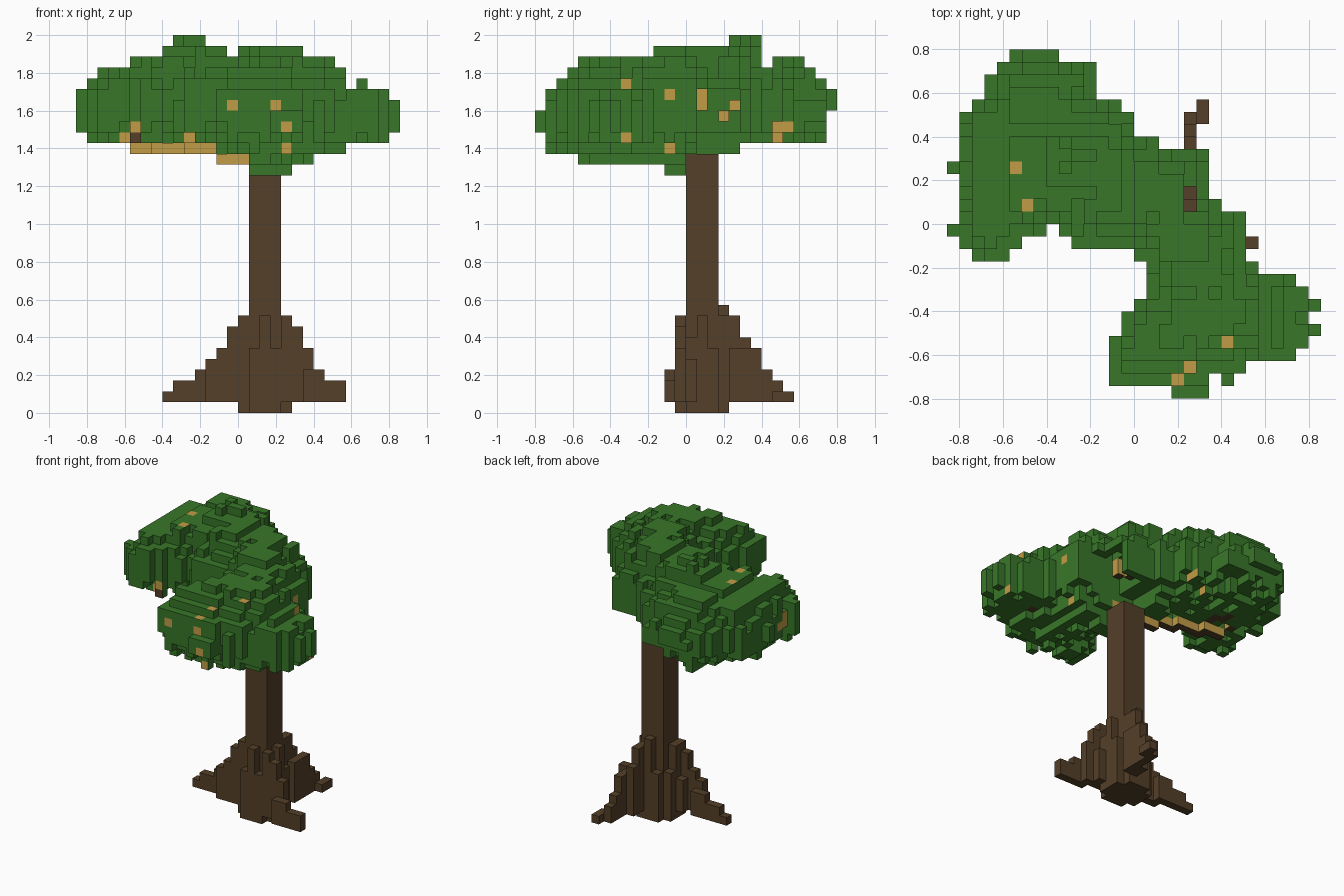
import bpy, bmesh, math, random
from mathutils import Vector

random.seed(4)
if "Cube" in bpy.data.objects:
    bpy.data.objects.remove(bpy.data.objects["Cube"], do_unlink=True)

VOX = 2 / 35                 # block size
NX, NY = 30, 28              # blocks across the footprint
cells = {}                   # (i, j, k) -> part name
spots = {}                   # (cell, axis, side) -> material index of a bare face


def material(name, colour):
    m = bpy.data.materials.new(name)
    m.use_nodes = True
    m.diffuse_color = (*colour, 1)
    m.node_tree.nodes["Principled BSDF"].inputs["Base Color"].default_value = (*colour, 1)
    return m


LEAF = material("leaf green", (0.039, 0.183, 0.022))
BARK = material("bark brown", (0.088, 0.050, 0.021))
WOOD = material("pale wood", (0.54, 0.335, 0.062))


def column(i, j, low, high, part):
    for k in range(low, high):
        cells.setdefault((i, j, k), part)


def path(points, part):
    """Fill blocks along a polyline."""
    for a, b in zip(points, points[1:]):
        a, b = Vector(a), Vector(b)
        steps = max(1, int((b - a).length * 3))
        for s in range(steps + 1):
            cells.setdefault(tuple(math.floor(c + 0.5) for c in a.lerp(b, s / steps)), part)


def runs(pairs):
    """Expand (count, value) pairs into a stepped profile."""
    return [value for count, value in pairs for _ in range(count)]


# Trunk and its flared foot
for i in range(15, 20):
    for j in range(13, 18):
        if 16 <= i <= 18 and 14 <= j <= 16:
            column(i, j, 0, 24, "trunk")
        elif i in (16, 17, 18) or j in (14, 15, 16):
            column(i, j, 0, 9 if 17 in (i, j + 2) else 6, "trunk")

# Stepped buttress roots: axis, start, direction, sideways position and height per step
roots = [
    (0, 15, -1, (14, 14, 14, 14, 15, 15, 15, 15), (9, 8, 6, 5, 4, 3, 3, 2)),
    (0, 19, 1, (13, 13, 13, 12, 12, 12), (9, 8, 6, 4, 3, 3)),
    (1, 17, 1, (17, 18, 18, 19, 19, 19, 20), (10, 9, 7, 6, 4, 3, 2)),
]
for axis, start, step, drift, heights in roots:
    def stack(n, side, top):
        along = start + step * n
        column(*((along, side) if axis == 0 else (side, along)), 1, top, "roots")
    for n, (side, h) in enumerate(zip(drift, heights)):
        stack(n, side, h)
        if n + 1 < len(drift) and drift[n + 1] != side:
            stack(n, drift[n + 1], heights[n + 1])
        if n < 2:
            stack(n, side + 1, h - 2 - n)

# Branches reaching into each leaf mass
path([(15, 15, 23), (13, 15, 23)], "branches")
path([(12, 15, 24), (5, 17, 24), (4, 18, 25)], "branches")
path([(7, 18, 25), (6, 20, 25)], "branches")
path([(18, 15, 28), (18, 15, 29)], "branches")
path([(18, 17, 27), (18, 18, 28)], "branches")
path([(18, 14, 24), (21, 10, 25), (23, 5, 26)], "branches")

# Crown footprint: leaf span of each row from back to front
spans = [(5, 9), (4, 12), (3, 12), (3, 12), (2, 14), (1, 15), (1, 15), (1, 17), (1, 21), (0, 21),
         (1, 21), (1, 21), (1, 22), (1, 24), (0, 24), (1, 24), (2, 24), (16, 25), (16, 28), (16, 29),
         (15, 30), (14, 29), (14, 30), (13, 29), (13, 28), (13, 24), (13, 21), (18, 21)]
plan = {(i, NY - 1 - r) for r, (a, b) in enumerate(spans) for i in range(a, b)}
plan.add((22, 1))
plan -= {(8, 13)}
plan -= {(i, 12) for i in range(6, 10)}
plan -= {(i, 11) for i in range(5, 15)}
gap = {(19, 15), (19, 16)}
outside = [(i, j) for i in range(-1, NX + 1) for j in range(-1, NY + 1)
           if (i, j) not in plan]

# Upper and lower limits of the crown along x and along y
top_x = runs([(1, 30), (4, 32), (3, 33), (1, 34), (3, 35), (2, 34), (1, 33), (6, 34), (3, 33),
              (1, 32), (1, 30), (1, 31), (2, 30), (1, 29)])
top_y = runs([(1, 28), (1, 30), (1, 31), (1, 32), (7, 33), (6, 34), (4, 35), (1, 32), (3, 33),
              (1, 32), (2, 31)])
base_x = runs([(1, 26), (12, 25), (3, 24), (4, 22), (2, 23), (3, 24), (4, 25), (1, 26)])
base_y = runs([(1, 26), (3, 24), (8, 23), (2, 22), (3, 24), (1, 23), (3, 24), (6, 25), (1, 28)])

# Three leaf masses: centre, rise, drop, distance from rim to full height
lobes = [((9, 19), 7.8, 2.7, 6.5), ((21, 7), 6.4, 4.6, 6), ((19, 14), 7.4, 5.4, 3.8)]
for i, j in sorted(plan - gap):
    edge = min(math.hypot(i - a, j - b) for a, b in outside) - 0.5
    weights = [1 / ((i - l[0][0]) ** 2 + (j - l[0][1]) ** 2 + 1) ** 1.5 for l in lobes]
    rise, drop, rim = (sum(w * l[n] for w, l in zip(weights, lobes)) / sum(weights)
                       for n in (1, 2, 3))
    swell = math.sqrt(1 - (1 - min(edge / rim, 1)) ** 2)
    high = round(27.2 + rise * swell + random.choice((-1, -0.4, 0, 0, 0.4, 0.8)))
    low = round(27.4 - drop * swell + random.choice((-0.8, 0, 0, 0.6, 1.2)))
    # Deep skirt in front of the trunk, hollow behind it
    if 16 <= i <= 19 and 12 <= j <= 13:
        low = 22
    elif i >= 18 and 15 <= j <= 18:
        low = 30
    elif i >= 16 and 15 <= j <= 19:
        low = max(low, 26)
    high = min(high, top_x[i], top_y[j])
    low = max(low, base_x[i], base_y[j])
    column(i, j, low, max(high, low + 1), "foliage")


# Bare wood showing through the leaves
def expose(axis, side, index, places):
    """Mark the outermost face met when looking along an axis."""
    for a, b in places:
        line = range(36) if side == 0 else range(35, -1, -1)
        for n in line:
            cell = [a, b]
            cell.insert(axis, n)
            if tuple(cell) in cells:
                spots[tuple(cell), axis, side] = index
                break


expose(1, 0, 1, [(14, 28), (18, 28), (19, 26), (19, 24), (10, 25), (5, 26), (4, 25)])
expose(1, 0, 2, [(5, 25)])
expose(0, 1, 1, [(8, 30), (12, 29), (8, 25), (12, 24), (22, 25), (22, 26), (23, 26)])
expose(2, 1, 1, [(5, 18), (6, 15), (22, 4), (19, 2), (18, 1)])
expose(0, 0, 1, [(12, 27), (14, 27), (14, 28), (15, 27)])
expose(2, 0, 1, [(18, 7)])
expose(2, 0, 2, [(24, 7)])


def build(part, mats):
    """Skin one part's blocks, skipping faces hidden by neighbours."""
    bm = bmesh.new()
    verts = {}

    def vert(p):
        if p not in verts:
            verts[p] = bm.verts.new(((p[0] - NX / 2) * VOX, (p[1] - NY / 2) * VOX, p[2] * VOX))
        return verts[p]

    for cell in [c for c, name in cells.items() if name == part]:
        for axis in range(3):
            for side in (0, 1):
                near = list(cell)
                near[axis] += 2 * side - 1
                if tuple(near) in cells:
                    continue
                ring = []
                for u, v in ((0, 0), (1, 0), (1, 1), (0, 1)):
                    p = list(cell)
                    p[axis] += side
                    p[(axis + 1) % 3] += u
                    p[(axis + 2) % 3] += v
                    ring.append(vert(tuple(p)))
                face = bm.faces.new(ring if side else ring[::-1])
                # Branch sides are pale wood, leaves show the marked spots
                if part == "branches":
                    face.material_index = int(axis != 2)
                elif part == "foliage":
                    face.material_index = spots.get((cell, axis, side), 0)
    mesh = bpy.data.meshes.new(part)
    bm.to_mesh(mesh)
    bm.free()
    for m in mats:
        mesh.materials.append(m)
    bpy.context.collection.objects.link(bpy.data.objects.new(part, mesh))


build("trunk", [BARK])
build("roots", [BARK])
build("branches", [BARK, WOOD])
build("foliage", [LEAF, WOOD, BARK])
